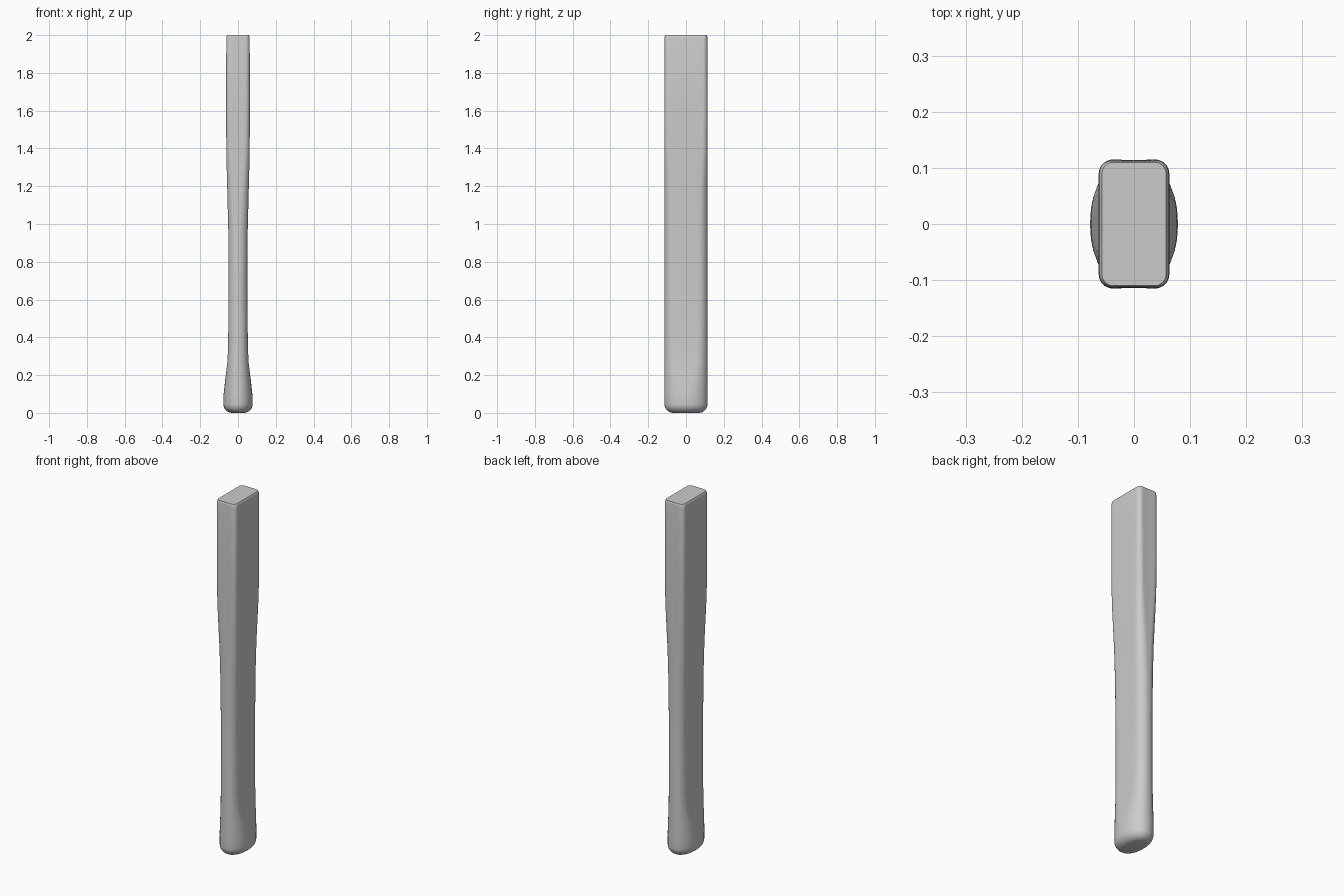
import bpy, bmesh
from math import sin, cos, pi, radians

cube = bpy.data.objects.get("Cube")
if cube:
    bpy.data.objects.remove(cube)

grey = bpy.data.materials.new("plain_grey")
grey.use_nodes = True
colour = (0.6, 0.6, 0.6, 1)
grey.diffuse_color = colour
grey.node_tree.nodes["Principled BSDF"].inputs["Base Color"].default_value = colour

ARC, SIDE = 8, 4   # steps per rounded corner and per flat side


def ring(hx, hy, rx, ry, dip):
    """Rounded rectangle with elliptical corners and hollowed front and back."""
    corners = []
    for q, (sx, sy) in enumerate([(1, 1), (-1, 1), (-1, -1), (1, -1)]):
        corners.append([(sx * (hx - rx) + rx * cos(q * pi / 2 + a * pi / 2 / ARC),
                         sy * (hy - ry) + ry * sin(q * pi / 2 + a * pi / 2 / ARC))
                        for a in range(ARC + 1)])
    points = []
    for q in range(4):
        points += corners[q]
        (ax, ay), (bx, by) = corners[q][-1], corners[(q + 1) % 4][0]
        points += [(ax + (bx - ax) * t / SIDE, ay + (by - ay) * t / SIDE)
                   for t in range(1, SIDE)]
    return [(x, y * (1 - dip * (1 - (x / hx) ** 2))) for x, y in points]


# Height, half width, half depth, corner radii, hollow
butt = (0.078, 0.114, 0.074, 0.106, 0)
body = [
    (0.1, 0.076, 0.114, 0.071, 0.098, 0),
    (0.18, 0.067, 0.114, 0.063, 0.08, 0),
    (0.27, 0.056, 0.114, 0.053, 0.06, 0),
    (0.36, 0.052, 0.114, 0.049, 0.052, 0),
    (0.7, 0.05, 0.114, 0.047, 0.048, 0),
    (0.95, 0.051, 0.114, 0.046, 0.046, 0),
    (1.15, 0.056, 0.114, 0.043, 0.043, 0.005),
    (1.3, 0.06, 0.115, 0.036, 0.036, 0.015),
    (1.42, 0.062, 0.117, 0.03, 0.03, 0.025),
    (1.6, 0.063, 0.117, 0.028, 0.028, 0.025),
    (1.985, 0.062, 0.115, 0.025, 0.025, 0.02),
    (1.995, 0.06, 0.113, 0.023, 0.023, 0.01),
    (2.0, 0.057, 0.11, 0.02, 0.02, 0),
]

# Rounded lower end
R, STEPS = 0.048, 8
sections = []
for i in range(STEPS + 1):
    a = i * pi / 2 / STEPS
    inset = R * (1 - sin(a))
    hx, hy, rx, ry, dip = butt
    sections.append((R * (1 - cos(a)), hx - inset, hy - inset,
                     rx - inset, ry - inset, dip))
sections += body

# Skin the handle through its cross-sections
bm = bmesh.new()
rings = [[bm.verts.new((x, y, s[0])) for x, y in ring(*s[1:])] for s in sections]
for low, high in zip(rings, rings[1:]):
    n = len(low)
    for i in range(n):
        j = (i + 1) % n
        bm.faces.new((low[i], low[j], high[j], high[i]))
bm.faces.new(rings[0][::-1])
bm.faces.new(rings[-1])
bmesh.ops.recalc_face_normals(bm, faces=bm.faces)
mesh = bpy.data.meshes.new("handle")
bm.to_mesh(mesh)
bm.free()
mesh.materials.append(grey)
handle = bpy.data.objects.new("handle", mesh)
bpy.context.collection.objects.link(handle)

bpy.ops.object.select_all(action='DESELECT')
handle.select_set(True)
bpy.context.view_layer.objects.active = handle
bpy.ops.object.shade_smooth_by_angle(angle=radians(40))
